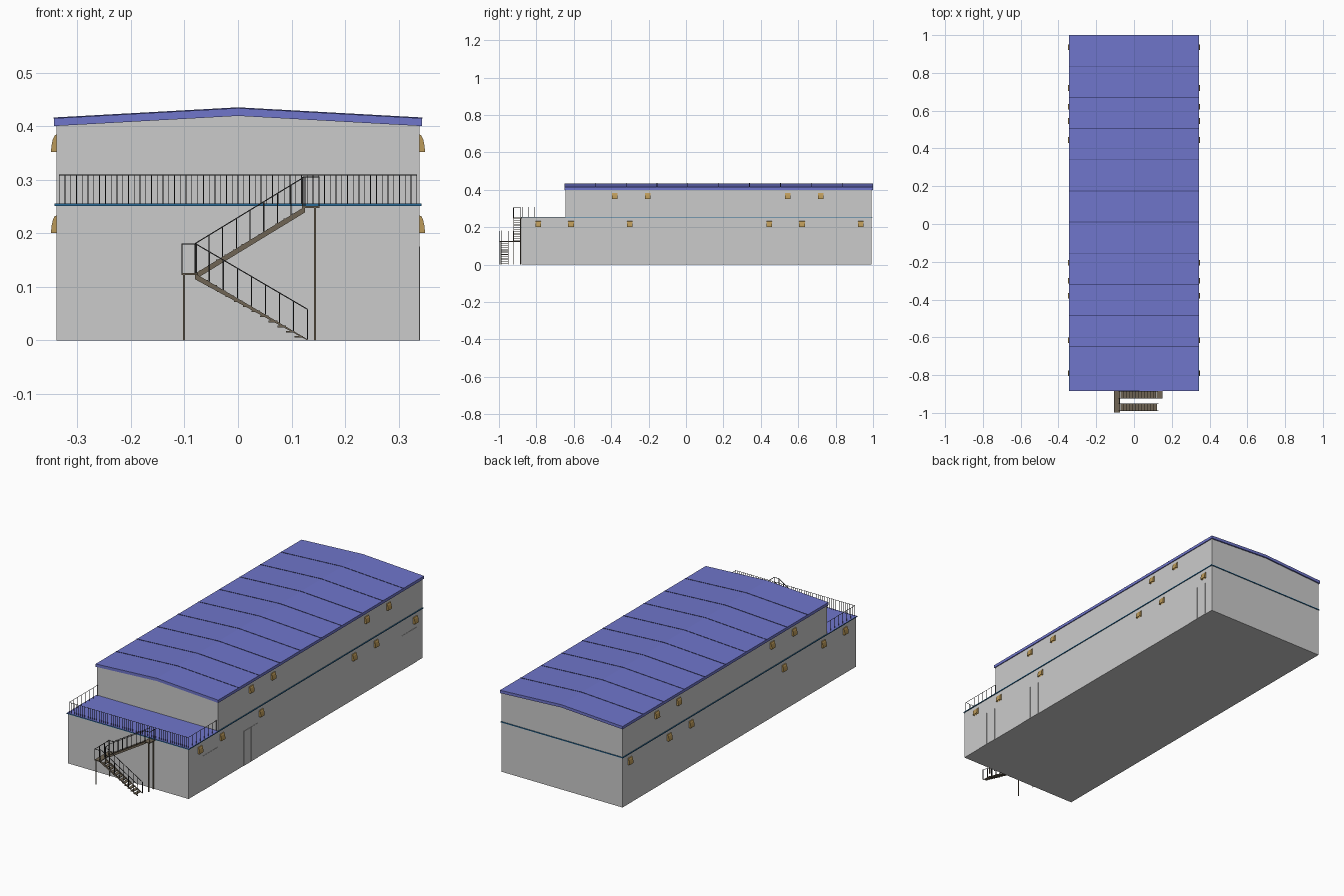
import bpy, bmesh
from mathutils import Vector, Matrix

if "Cube" in bpy.data.objects:
    bpy.data.objects.remove(bpy.data.objects["Cube"])


def material(name, rgb):
    m = bpy.data.materials.new(name)
    m.diffuse_color = (*rgb, 1)
    m.use_nodes = True
    m.node_tree.nodes["Principled BSDF"].inputs["Base Color"].default_value = m.diffuse_color
    return m


BLUE = material("blue_sheet", (0.16, 0.18, 0.60))
TEAL = material("teal_trim", (0.02, 0.14, 0.30))
SEAM = material("dark_blue", (0.06, 0.07, 0.25))
BROWN = material("brown_steel", (0.16, 0.13, 0.09))
DARK = material("dark_rail", (0.03, 0.03, 0.03))
AMBER = material("amber", (0.50, 0.32, 0.10))


def finish(name, bm, mat=None):
    bmesh.ops.recalc_face_normals(bm, faces=bm.faces)
    me = bpy.data.meshes.new(name)
    bm.to_mesh(me)
    bm.free()
    ob = bpy.data.objects.new(name, me)
    bpy.context.collection.objects.link(ob)
    if mat:
        me.materials.append(mat)
    return ob


def boxes(name, items, mat=None):
    """items: (x0, x1, y0, y1, z0, z1)"""
    bm = bmesh.new()
    for x0, x1, y0, y1, z0, z1 in items:
        c = Matrix.Translation(((x0 + x1) / 2, (y0 + y1) / 2, (z0 + z1) / 2))
        s = Matrix.Diagonal((x1 - x0, y1 - y0, z1 - z0, 1))
        bmesh.ops.create_cube(bm, size=1, matrix=c @ s)
    return finish(name, bm, mat)


def bars(name, items, t, mat):
    """items: pairs of end points, joined by square bars of thickness t"""
    bm = bmesh.new()
    for a, b in items:
        a, b = Vector(a), Vector(b)
        d = b - a
        rot = d.to_track_quat('Z', 'Y').to_matrix().to_4x4()
        mtx = Matrix.Translation((a + b) / 2) @ rot @ Matrix.Diagonal((t, t, d.length, 1))
        bmesh.ops.create_cube(bm, size=1, matrix=mtx)
    return finish(name, bm, mat)


def add_prism(bm, profile, y0, y1):
    """extrude an xz profile along y"""
    f = bm.faces.new([bm.verts.new((x, y0, z)) for x, z in profile])
    r = bmesh.ops.extrude_face_region(bm, geom=[f])
    verts = [v for v in r["geom"] if isinstance(v, bmesh.types.BMVert)]
    bmesh.ops.translate(bm, verts=verts, vec=(0, y1 - y0, 0))


def prisms(name, profile, spans, mat=None):
    bm = bmesh.new()
    for y0, y1 in spans:
        add_prism(bm, profile, y0, y1)
    return finish(name, bm, mat)


def chevron(w, z_eave, z_ridge, h):
    return [(-w, z_eave), (0, z_ridge), (w, z_eave),
            (w, z_eave + h), (0, z_ridge + h), (-w, z_eave + h)]


# Walls
boxes("lower_walls", [(-.339, .339, -.88, .993, 0, .253)])
prisms("upper_walls", [(-.339, .253), (.339, .253), (.339, .401), (0, .42), (-.339, .401)],
       [(-.645, .993)])

# Gabled roof with raised seams
prisms("roof", chevron(.344, .4005, .4195, .0145), [(-.65, 1.0)], BLUE)
prisms("roof_seams", chevron(.3445, .4145, .4335, .002),
       [(-.485 + i * .165 - .002, -.485 + i * .165 + .002) for i in range(9)], SEAM)

# Terrace sheet and the trim running round the building
boxes("terrace_floor", [(-.342, .342, -.883, -.645, .253, .256)], BLUE)
boxes("trim_band", [(-.343, -.339, -.884, .997, .2515, .2555),
                    (.339, .343, -.884, .997, .2515, .2555),
                    (-.343, .343, -.884, -.880, .2515, .2555),
                    (-.343, .343, .993, .997, .2515, .2555)], TEAL)

# Terrace railing
rail = []
for i in range(63):
    x = -.334 + i * .668 / 62
    rail.append(((x, -.876, .255), (x, -.876, .309)))
for s in (-1, 1):
    for i in range(1, 8):
        y = -.876 + i * .032
        rail.append(((s * .334, y, .255), (s * .334, y, .309)))
    rail.append(((s * .334, -.876, .309), (s * .334, -.645, .309)))
rail.append(((-.334, -.876, .309), (.334, -.876, .309)))
bars("terrace_railing", rail, .0014, DARK)

# Double doors on the right side
doors = []
for y in (-.77, -.44, .825):
    doors += [(.338, .3405, y, y + .059, 0, .175), (.338, .3405, y + .061, y + .12, 0, .175)]
boxes("side_doors", doors)

# Hooded wall lamps, open underneath, on both sides
hood = [(.338, 0), (.3495, 0), (.3485, .012), (.346, .024), (.3425, .031), (.338, .033)]
bm = bmesh.new()
for z, ys in ((.352, (-.38, -.205, .545, .72)),
              (.201, (-.79, -.615, -.30, .445, .62, .935))):
    for y in ys:
        for s in (-1, 1):
            add_prism(bm, [(s * px, pz + z) for px, pz in hood], y - .015, y + .015)
bmesh.ops.recalc_face_normals(bm, faces=bm.faces)
bmesh.ops.delete(bm, geom=[f for f in bm.faces if f.normal.z < -.9], context='FACES')
lamps = finish("wall_lamps", bm, AMBER)
shell = lamps.modifiers.new("shell", 'SOLIDIFY')
shell.thickness = .002

# Staircase: stringers, treads and handrails for both flights
rails = []
stringers = bmesh.new()
treads = []
flights = [((-.08, .125), (.125, .25), -.923, -.883),
           ((-.08, .125), (.13, .002), -.99, -.95)]
for (xa, za), (xb, zb), y0, y1 in flights:
    band = [(xa, za), (xb, zb), (xb, max(zb - .011, 0)), (xa, za - .011)]
    for y in (y0, y1 - .003):
        add_prism(stringers, band, y, y + .003)
    for i in range(1, 13):
        t = i / 13
        x, z = xa + (xb - xa) * t, za + (zb - za) * t
        treads.append((x - .008, x + .008, y0, y1, z - .006, z - .003))
    for y in (y0 + .0015, y1 - .0015):
        for i in range(9):
            t = i / 8
            x, z = xa + (xb - xa) * t, za + (zb - za) * t
            rails.append(((x, y, z), (x, y, z + .056)))
        rails.append(((xa, y, za + .056), (xb, y, zb + .056)))
finish("stair_stringers", stringers, BROWN)
boxes("stair_treads", treads, BROWN)

# Landing and top platform
boxes("stair_platforms", [(-.106, -.075, -.998, -.882, .122, .126),
                          (.12, .152, -.925, -.880, .247, .251)], BROWN)


def guard(points, z):
    for a, b in zip(points, points[1:]):
        rails.append(((*a, z + .055), (*b, z + .055)))
    for p in points:
        rails.append(((*p, z), (*p, z + .055)))


guard([(-.078, -.998), (-.105, -.998), (-.105, -.96), (-.105, -.92), (-.105, -.884), (-.078, -.884)], .125)
guard([(-.078, -.95), (-.078, -.923)], .125)
guard([(.121, -.923), (.151, -.923), (.151, -.884)], .25)
bars("stair_railing", rails, .002, DARK)

# Support columns
bars("stair_columns", [((.144, -.921, 0), (.144, -.921, .248)),
                       ((.144, -.885, 0), (.144, -.885, .248)),
                       ((-.101, -.995, 0), (-.101, -.995, .123)),
                       ((-.101, -.886, 0), (-.101, -.886, .123))], .004, BROWN)
